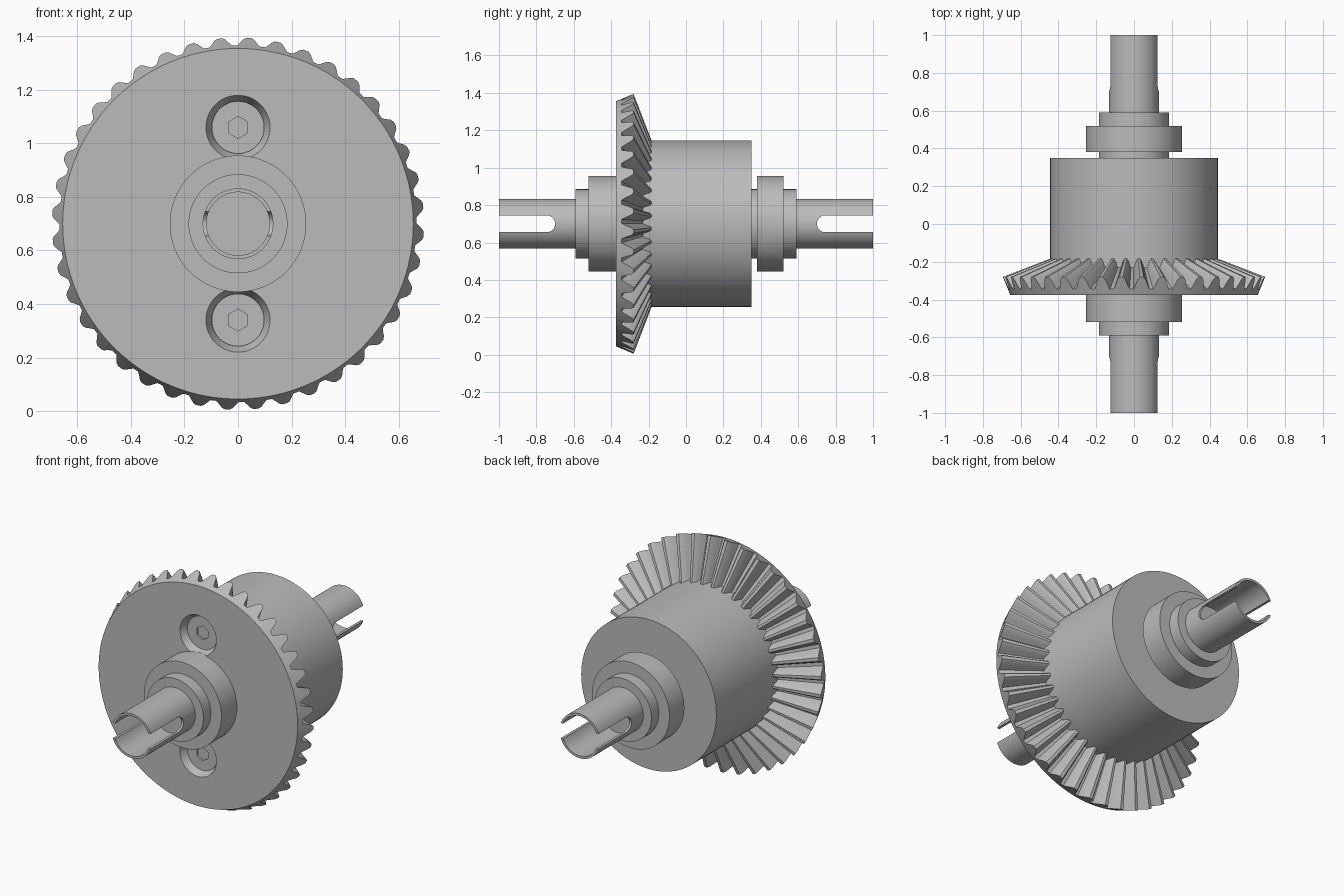
import bpy, bmesh
from math import sin, cos, pi, radians

cube = bpy.data.objects.get("Cube")
if cube:
    bpy.data.objects.remove(cube, do_unlink=True)

AXIS = 0.70      # height of the rotation axis
SIDES = 96

steel = bpy.data.materials.new("grey_steel")
steel.use_nodes = True
GREY = (0.5, 0.5, 0.5, 1)
steel.diffuse_color = GREY
steel.node_tree.nodes["Principled BSDF"].inputs["Base Color"].default_value = GREY


def finish(name, bm):
    bmesh.ops.recalc_face_normals(bm, faces=bm.faces)
    mesh = bpy.data.meshes.new(name)
    bm.to_mesh(mesh)
    bm.free()
    mesh.materials.append(steel)
    ob = bpy.data.objects.new(name, mesh)
    bpy.context.collection.objects.link(ob)
    return ob


def skin(name, rings):
    """Closed solid through a list of equal rings of points."""
    bm = bmesh.new()
    loops = [[bm.verts.new(p) for p in ring] for ring in rings]
    n = len(loops[0])
    for a, b in zip(loops, loops[1:]):
        for i in range(n):
            j = (i + 1) % n
            bm.faces.new((a[i], a[j], b[j], b[i]))
    bm.faces.new(loops[0])
    bm.faces.new(loops[-1])
    return finish(name, bm)


def around(r, y, a, z=AXIS):
    return (r * sin(a), y, z + r * cos(a))


def lathe(name, profile, z=AXIS, sides=SIDES):
    """Turned solid about the y direction from (radius, y) pairs."""
    return skin(name, [[around(r, y, 2 * pi * i / sides, z) for i in range(sides)]
                       for r, y in profile])


def activate(ob):
    bpy.ops.object.select_all(action='DESELECT')
    ob.select_set(True)
    bpy.context.view_layer.objects.active = ob


def smooth(ob):
    activate(ob)
    bpy.ops.object.shade_smooth_by_angle(angle=radians(30))


def cut(ob, cutter):
    mod = ob.modifiers.new("cut", 'BOOLEAN')
    mod.operation = 'DIFFERENCE'
    mod.solver = 'EXACT'
    mod.object = cutter
    activate(ob)
    bpy.ops.object.modifier_apply(modifier=mod.name)
    bpy.data.objects.remove(cutter, do_unlink=True)


def mix(p, q, t):
    return tuple(u + (v - u) * t for u, v in zip(p, q))


# Bevel ring gear: each tooth is a row of (share of pitch, height) steps
TEETH = 40
STEPS = [(-.5, 0), (-.4, 0), (-.3, .35), (-.19, .8), (-.09, 1),
         (.09, 1), (.19, .8), (.3, .35), (.4, 0)]
ROOT_OUT, TIP_OUT = (.667, -.345), (.695, -.28)
ROOT_IN, TIP_IN = (.43, -.226), (.43, -.178)
front, outer, inner, back = [], [], [], []
for k in range(TEETH):
    for share, h in STEPS:
        a = radians(3.4) + 2 * pi * (k + share) / TEETH
        front.append(around(.655, -.375, a))
        outer.append(around(*mix(ROOT_OUT, TIP_OUT, h), a))
        inner.append(around(*mix(ROOT_IN, TIP_IN, h), a))
        back.append(around(.41, -.15, a))
gear = skin("ring_gear", [front, outer, inner, back])

# Countersunk screws with hexagon sockets, above and below the hub
for side, z in (("upper", AXIS + .36), ("lower", AXIS - .36)):
    cut(gear, lathe("sink_cutter", [(.124, -.38), (.12, -.375), (.097, -.325)], z, 48))
    screw = lathe(side + "_screw", [(.098, -.335), (.098, -.29)], z, 48)
    cut(screw, lathe("hex_cutter", [(.041, -.35), (.041, -.305), (.004, -.295)], z, 6))
    smooth(screw)
smooth(gear)

# Housing drum
smooth(lathe("housing", [(.445, -.23), (.445, .35)]))

# Stepped bearing collars
smooth(lathe("front_collar", [(.255, -.36), (.255, -.52), (.185, -.52), (.185, -.59)]))
smooth(lathe("back_collar", [(.185, .34), (.185, .38), (.255, .38), (.255, .52),
                             (.185, .52), (.185, .59)]))

# Hollow output cups, slotted crosswise with a rounded slot end
for name, s in (("front_output_cup", -1), ("back_output_cup", 1)):
    cup = lathe(name, [(.132, s * .56), (.132, s), (.118, s), (.118, s * .64)])
    w = .045
    arc = [(.745 - w * sin(pi * i / 16), w * cos(pi * i / 16)) for i in range(17)]
    outline = [(1.1, w)] + arc + [(1.1, -w)]
    cut(cup, skin("slot_cutter", [[(x, s * y, AXIS + z) for y, z in outline]
                                  for x in (-.3, .3)]))
    smooth(cup)
